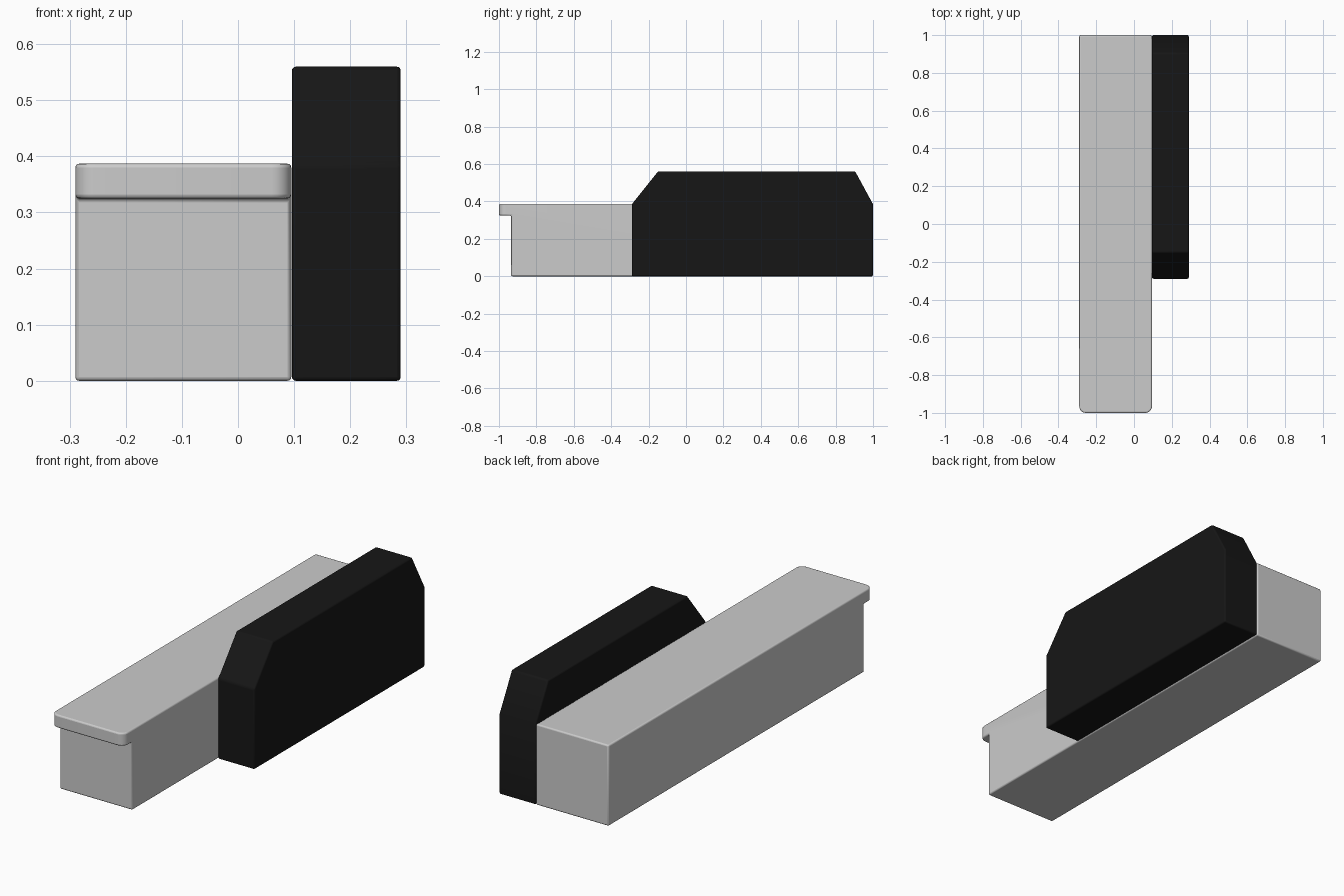
import bpy, bmesh

if "Cube" in bpy.data.objects:
    bpy.data.objects.remove(bpy.data.objects["Cube"])


def side_profile(name, profile, x0, x1, bevel, round_edge=None, radius=0.0):
    """Extrude a (y, z) outline along x, optionally rounding chosen edges."""
    bm = bmesh.new()
    face = bm.faces.new([bm.verts.new((x0, y, z)) for y, z in profile])
    ext = bmesh.ops.extrude_face_region(bm, geom=[face])
    verts = [g for g in ext["geom"] if isinstance(g, bmesh.types.BMVert)]
    bmesh.ops.translate(bm, verts=verts, vec=(x1 - x0, 0, 0))
    bmesh.ops.recalc_face_normals(bm, faces=bm.faces)
    if round_edge:
        edges = [e for e in bm.edges if round_edge(e)]
        bmesh.ops.bevel(bm, geom=edges, offset=radius, offset_type='OFFSET',
                        segments=6, profile=0.5, affect='EDGES')
    mesh = bpy.data.meshes.new(name)
    bm.to_mesh(mesh)
    bm.free()
    obj = bpy.data.objects.new(name, mesh)
    bpy.context.collection.objects.link(obj)
    mod = obj.modifiers.new("soft_edges", 'BEVEL')
    mod.width = bevel
    mod.segments = 3
    mod.limit_method = 'ANGLE'
    mod.angle_limit = 0.5
    bpy.ops.object.select_all(action='DESELECT')
    obj.select_set(True)
    bpy.context.view_layer.objects.active = obj
    bpy.ops.object.shade_smooth_by_angle(angle=0.6)
    return obj


def is_lip_corner(e):
    a, b = (v.co for v in e.verts)
    return a.y < -0.99 and b.y < -0.99 and abs(a.x - b.x) < 1e-5


# Long low bench with an overhanging, round-cornered front lip
side_profile("bench_body",
             [(-0.935, 0), (1, 0), (1, 0.387), (-1, 0.387), (-1, 0.325), (-0.935, 0.325)],
             -0.29, 0.095, 0.007, is_lip_corner, 0.035)

# Tall dark side block with sloped upper corners
block = side_profile("side_block",
                     [(-0.29, 0), (1, 0), (1, 0.385), (0.905, 0.56), (-0.15, 0.56), (-0.29, 0.385)],
                     0.096, 0.29, 0.007)
black = bpy.data.materials.new("black")
black.diffuse_color = (0.008, 0.008, 0.008, 1)
black.use_nodes = True
black.node_tree.nodes["Principled BSDF"].inputs["Base Color"].default_value = black.diffuse_color
block.data.materials.append(black)
